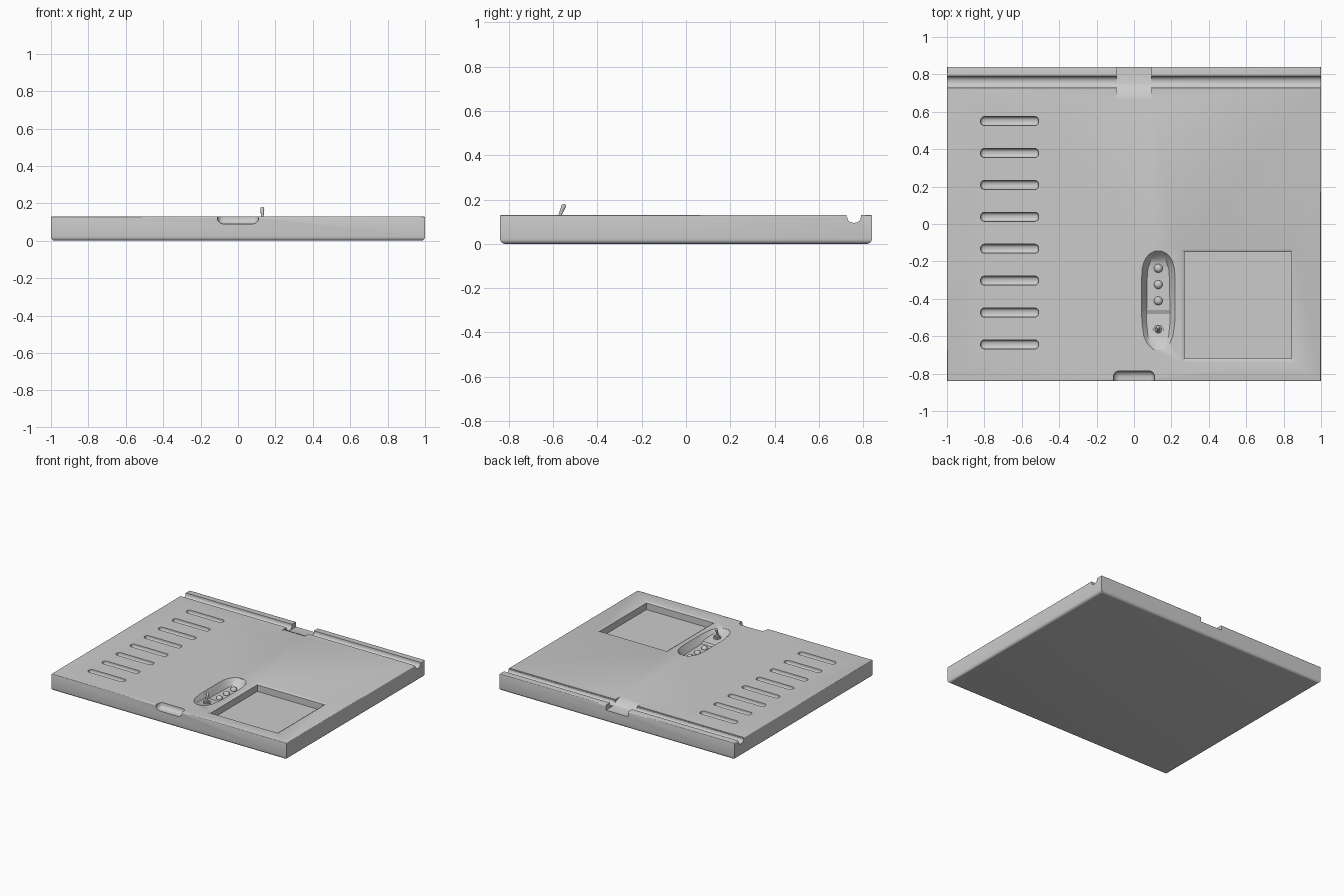
import bpy, bmesh, math
from mathutils import Vector

if "Cube" in bpy.data.objects:
    bpy.data.objects.remove(bpy.data.objects["Cube"])


def finish(name, bm):
    bmesh.ops.recalc_face_normals(bm, faces=bm.faces)
    me = bpy.data.meshes.new(name)
    bm.to_mesh(me)
    bm.free()
    ob = bpy.data.objects.new(name, me)
    bpy.context.collection.objects.link(ob)
    return ob


def activate(ob):
    bpy.ops.object.select_all(action='DESELECT')
    ob.select_set(True)
    bpy.context.view_layer.objects.active = ob


def smooth(ob, angle=35):
    activate(ob)
    bpy.ops.object.shade_smooth_by_angle(angle=math.radians(angle))


def box(name, lo, hi, bevel=0, seg=5):
    bm = bmesh.new()
    bmesh.ops.create_cube(bm, size=1)
    for v in bm.verts:
        v.co = [(a + b) / 2 + c * (b - a) for a, b, c in zip(lo, hi, v.co)]
    if bevel:
        bmesh.ops.bevel(bm, geom=bm.edges[:], offset=bevel, segments=seg,
                        profile=0.5, affect='EDGES')
    return finish(name, bm)


def loft(name, rings):
    """Closed skin through equal-length rings, capped at both ends."""
    bm = bmesh.new()
    rs = [[bm.verts.new(p) for p in r] for r in rings]
    n = len(rs[0])
    for a, b in zip(rs, rs[1:]):
        for i in range(n):
            j = (i + 1) % n
            bm.faces.new((a[i], a[j], b[j], b[i]))
    bm.faces.new(rs[0])
    bm.faces.new(rs[-1])
    return finish(name, bm)


def cut(ob, cutter):
    m = ob.modifiers.new("cut", 'BOOLEAN')
    m.operation, m.solver, m.object = 'DIFFERENCE', 'EXACT', cutter
    activate(ob)
    bpy.ops.object.modifier_apply(modifier=m.name)
    bpy.data.objects.remove(cutter, do_unlink=True)


TOP = 0.13

# Slab with a rounded underside and a crisper top rim
bm = bmesh.new()
bmesh.ops.create_cube(bm, size=1)
for v in bm.verts:
    v.co = (v.co.x * 2, v.co.y * 1.68, (v.co.z + 0.5) * TOP)
low = [e for e in bm.edges if all(v.co.z < 0.01 for v in e.verts)]
bmesh.ops.bevel(bm, geom=low, offset=0.022, segments=5, profile=0.5, affect='EDGES')
high = [e for e in bm.edges if all(v.co.z > TOP - 0.001 for v in e.verts)]
bmesh.ops.bevel(bm, geom=high, offset=0.006, segments=3, profile=0.5, affect='EDGES')
slab = finish("slab_body", bm)

# Rear hinge groove, U-shaped
prof = [(0.725, 0.2), (0.725, 0.122)]
for cy, a0 in ((0.755, 180), (0.763, 270)):
    for k in range(6):
        a = math.radians(a0 + 18 * k)
        prof.append((cy + 0.027 * math.cos(a), 0.122 + 0.027 * math.sin(a)))
prof.append((0.79, 0.2))
cut(slab, loft("groove_cutter", [[(x, y, z) for y, z in prof] for x in (-1.1, 1.1)]))

# Gap in the rear lip, with a soft ramp leading down to it
ramp = [(0.66, 0.2), (0.66, 0.131), (0.69, 0.125), (0.72, 0.112),
        (0.745, 0.098), (0.765, 0.092), (0.9, 0.092), (0.9, 0.2)]
cut(slab, loft("gap_cutter", [[(x, y, z) for y, z in ramp] for x in (-0.093, 0.093)]))

# Finger notch in the front edge
cut(slab, box("notch_cutter", (-0.11, -1, 0.09), (0.11, -0.785, 0.25), 0.032))

# Vent slots
for i in range(8):
    y = 0.55 - i * 0.1705
    cut(slab, box("slot_cutter", (-0.82, y - 0.024, 0.1), (-0.51, y + 0.024, 0.2), 0.02))

# Square pocket with slightly tapered walls
cx, cy = 0.555, -0.435
cut(slab, loft("pocket_cutter", [
    [(cx + sx * h, cy + sy * h, z) for sx, sy in ((-1, -1), (1, -1), (1, 1), (-1, 1))]
    for h, z in ((0.302, 0.2), (0.302, TOP), (0.285, 0.12), (0.285, 0.07))]))

# Oval control hollow: (y, half width at top, half width at floor, floor height)
sections = [(-0.67, 0.03, 0.015, 0.128), (-0.64, 0.06, 0.04, 0.118),
            (-0.60, 0.078, 0.055, 0.108), (-0.53, 0.088, 0.062, 0.099),
            (-0.475, 0.09, 0.064, 0.093), (-0.465, 0.09, 0.062, 0.078),
            (-0.30, 0.09, 0.06, 0.075), (-0.24, 0.087, 0.056, 0.076),
            (-0.205, 0.078, 0.044, 0.081), (-0.18, 0.066, 0.034, 0.095),
            (-0.16, 0.048, 0.022, 0.112), (-0.145, 0.02, 0.01, 0.126)]
rings = []
for y, w, f, z in sections:
    half = [(w, 0.17), (w, 0.1305), ((w + f) / 2 - 0.1 * (w - f), z + (TOP - z) * 0.4), (f, z)]
    pts = half + [(-x, h) for x, h in reversed(half)]
    rings.append([(0.13 + x, y, h) for x, h in pts])
cut(slab, loft("hollow_cutter", rings))
smooth(slab)

# Three domed push buttons
for i in range(3):
    bm = bmesh.new()
    bmesh.ops.create_uvsphere(bm, u_segments=20, v_segments=10, radius=0.023)
    for v in bm.verts:
        v.co = (v.co.x + 0.13, v.co.y - 0.237 - i * 0.087, v.co.z * 0.9 + 0.079)
    smooth(finish(f"push_button_{i + 1}", bm))


def tube(name, rows, origin, axis, sides):
    """Turned solid: rows of (distance along axis, radius)."""
    q = Vector(axis).to_track_quat('Z', 'Y')
    return loft(name, [[Vector(origin) + q @ Vector((
        r * math.cos(2 * math.pi * k / sides), r * math.sin(2 * math.pi * k / sides), d))
        for k in range(sides)] for d, r in rows])


# Toggle switch: hex nut, collar and tilted lever
tube("switch_nut", [(0, 0.03), (0.02, 0.03)], (0.13, -0.565, 0.092), (0, 0, 1), 6)
smooth(tube("switch_collar", [(0, 0.018), (0.012, 0.018), (0.016, 0.014)],
            (0.13, -0.565, 0.108), (0, 0, 1), 16))
smooth(tube("switch_lever", [(0, 0.006), (0.05, 0.0095), (0.058, 0.0105), (0.065, 0.009),
                             (0.069, 0.005), (0.07, 0.001)],
            (0.13, -0.575, 0.115), (0, 0.4, 1), 14), 60)
